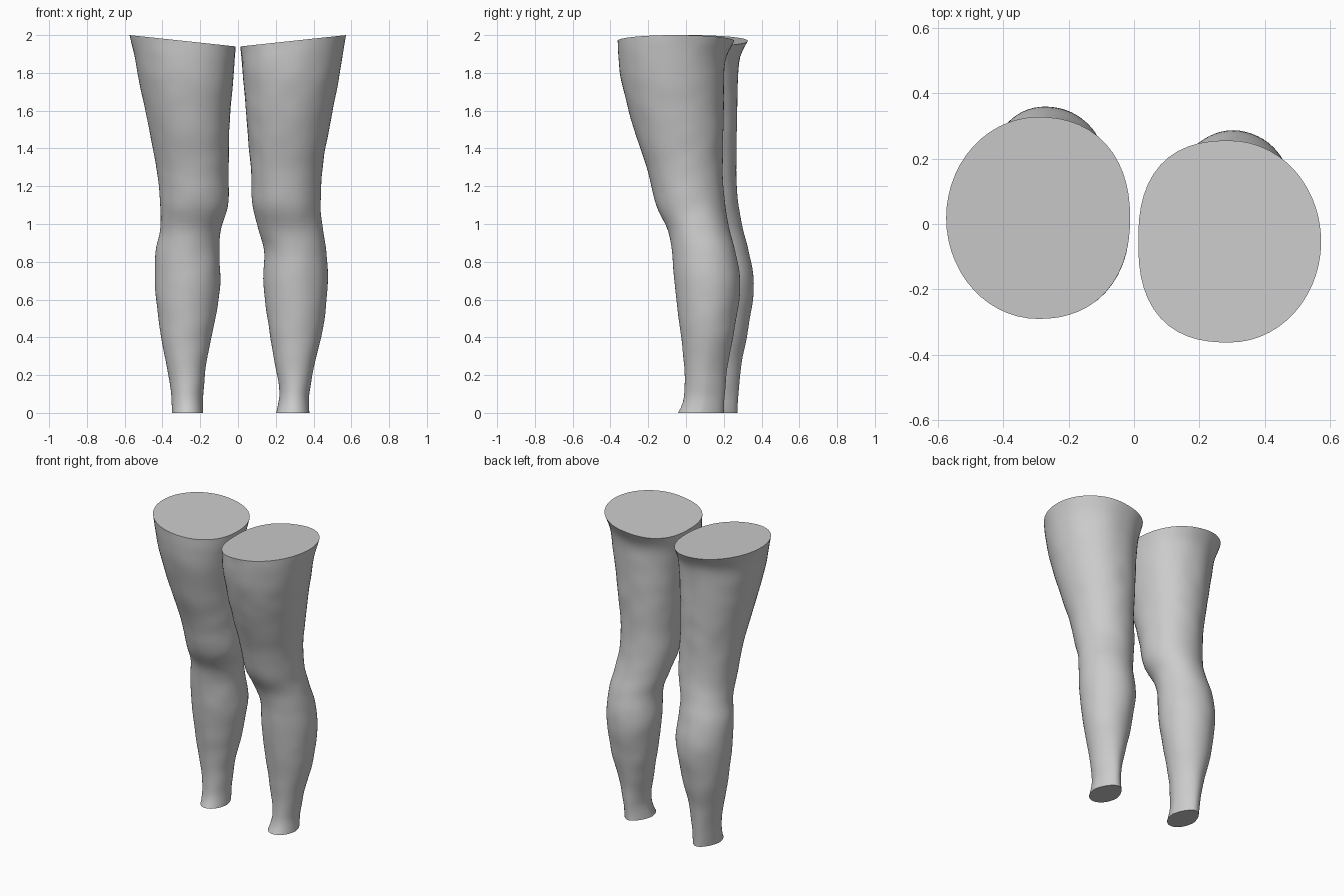
import bpy, bmesh, math
from mathutils import Vector, noise

if "Cube" in bpy.data.objects:
    bpy.data.objects.remove(bpy.data.objects["Cube"])

# height, right inner/outer x, left inner/outer x, front y, back y (right leg)
PROFILE = [
    (0.00, .202, .378, .185, .350, -.042, .200),
    (0.04, .213, .376, .184, .351, -.022, .202),
    (0.10, .220, .376, .184, .355, -.010, .205),
    (0.25, .198, .405, .170, .378, -.010, .220),
    (0.45, .163, .450, .130, .415, -.033, .258),
    (0.68, .135, .475, .093, .440, -.060, .287),
    (0.86, .138, .468, .100, .435, -.075, .260),
    (0.97, .108, .450, .092, .413, -.097, .230),
    (1.10, .077, .438, .053, .412, -.158, .207),
    (1.29, .067, .447, .050, .430, -.206, .195),
    (1.50, .050, .483, .046, .470, -.275, .198),
    (1.75, .030, .532, .028, .525, -.340, .202),
    (1.88, .020, .555, .018, .550, -.357, .213),
    (1.97, .013, .572, .012, .574, -.362, .255),
]
RINGS, SIDES = 72, 56


def sample(z):
    """Smooth interpolation of the profile at height z."""
    n = len(PROFILE)
    i = max(k for k in range(n - 1) if PROFILE[k][0] <= z + 1e-6)

    def slope(k, c):
        a, b = PROFILE[max(k - 1, 0)], PROFILE[min(k + 1, n - 1)]
        return (b[c] - a[c]) / (b[0] - a[0])

    h = PROFILE[i + 1][0] - PROFILE[i][0]
    t = (z - PROFILE[i][0]) / h
    return [(2*t**3 - 3*t*t + 1) * PROFILE[i][c] + (t**3 - 2*t*t + t) * h * slope(i, c)
            + (3*t*t - 2*t**3) * PROFILE[i + 1][c] + (t**3 - t*t) * h * slope(i + 1, c)
            for c in range(1, 7)]


def build_leg(name, side, y_shift, flat):
    bm = bmesh.new()
    rings = []
    for r in range(RINGS + 1):
        z = 1.97 * r / RINGS
        p = sample(z)
        x_in, x_out = p[0:2] if side > 0 else p[2:4]
        y0, y1 = p[4] + y_shift, p[5] + y_shift
        thigh = min(1, max(0, (z - 1.0) / 0.8))
        ankle = min(1, max(0, (0.4 - z) / 0.3))
        ring = []
        for s in range(SIDES):
            a = math.tau * s / SIDES
            c, d = math.cos(a), math.sin(a)
            # squarer inner thigh, narrower heel tendon
            e = 2 + (flat - 2) * thigh if c < 0 else 2
            k = (abs(c)**e + abs(d)**e) ** (-1 / e)
            u, v = c * k, d * k
            u *= 1 - 0.22 * ankle * max(0, v)
            co = Vector((side * ((x_in + x_out) / 2 + u * (x_out - x_in) / 2),
                         (y0 + y1) / 2 + v * (y1 - y0) / 2,
                         z + 0.03 * u * (z / 1.97)**8))
            # faint unevenness of the skin
            if 0 < r < RINGS:
                b = 0.003 * noise.noise(co * 9)
                co += Vector((side * u, v, 0)) * b
            ring.append(bm.verts.new(co))
        rings.append(ring)
    for lo, hi in zip(rings, rings[1:]):
        for s in range(SIDES):
            t = (s + 1) % SIDES
            bm.faces.new((lo[s], lo[t], hi[t], hi[s]))
    # flat cut ends
    bm.faces.new(rings[0])
    bm.faces.new(rings[-1])
    bmesh.ops.recalc_face_normals(bm, faces=bm.faces)
    mesh = bpy.data.meshes.new(name)
    bm.to_mesh(mesh)
    bm.free()
    ob = bpy.data.objects.new(name, mesh)
    bpy.context.collection.objects.link(ob)
    bpy.ops.object.select_all(action='DESELECT')
    ob.select_set(True)
    bpy.context.view_layer.objects.active = ob
    bpy.ops.object.shade_smooth_by_angle(angle=math.radians(40))


build_leg("right_leg", 1, 0.0, 2.5)
build_leg("left_leg", -1, 0.072, 2.25)
